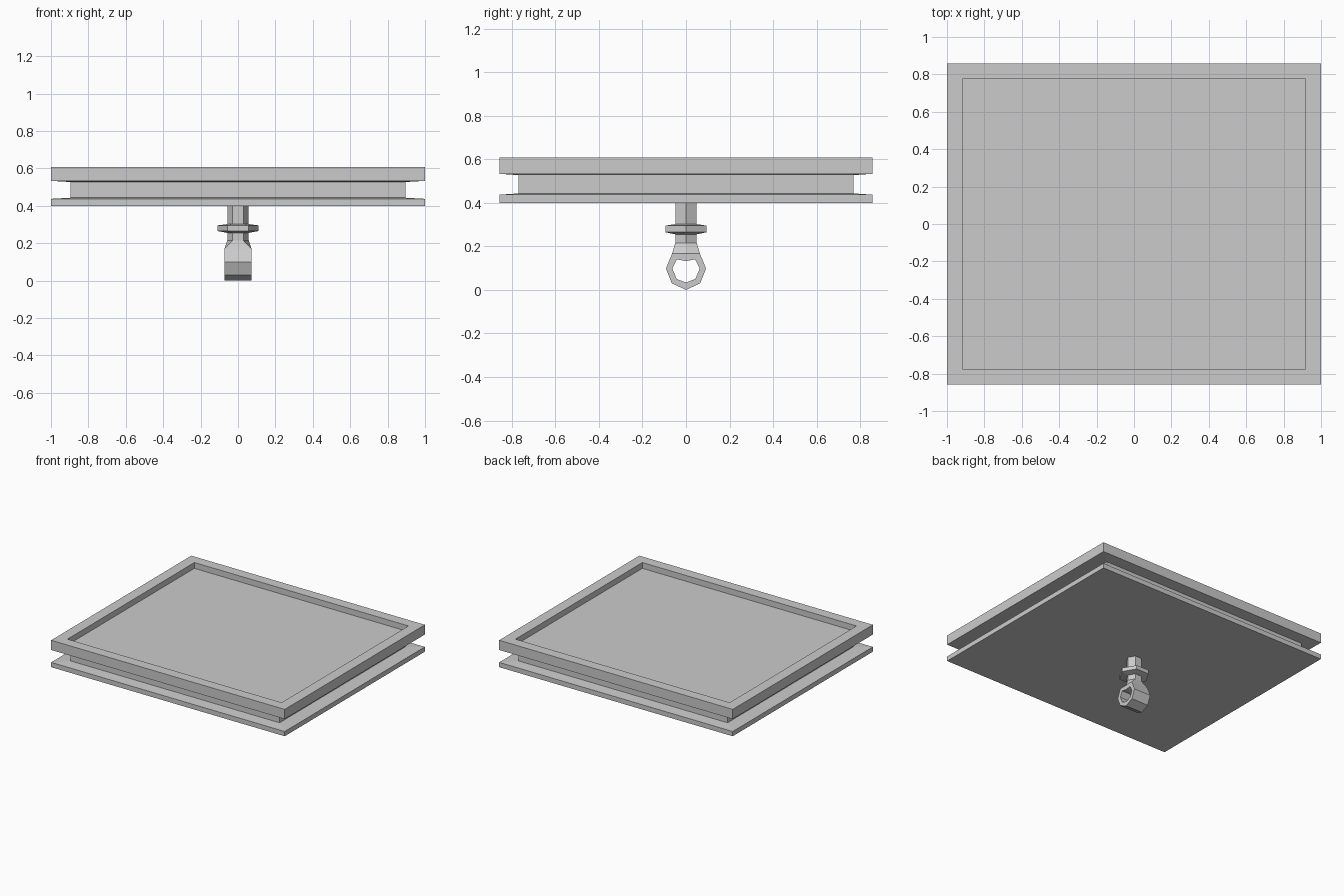
import bpy, bmesh, math

if "Cube" in bpy.data.objects:
    bpy.data.objects.remove(bpy.data.objects["Cube"])


def finish(name, bm):
    bmesh.ops.recalc_face_normals(bm, faces=bm.faces)
    mesh = bpy.data.meshes.new(name)
    bm.to_mesh(mesh)
    bm.free()
    obj = bpy.data.objects.new(name, mesh)
    bpy.context.collection.objects.link(obj)
    return obj


def loft(name, rings, caps=True):
    """Join equal-length point rings with quads."""
    bm = bmesh.new()
    loops = [[bm.verts.new(p) for p in ring] for ring in rings]
    n = len(loops[0])
    pairs = list(zip(loops, loops[1:]))
    if not caps:
        pairs.append((loops[-1], loops[0]))
    for a, b in pairs:
        for i in range(n):
            j = (i + 1) % n
            bm.faces.new((a[i], a[j], b[j], b[i]))
    if caps:
        bm.faces.new(loops[0])
        bm.faces.new(loops[-1])
    return finish(name, bm)


def rect(hx, hy, z):
    return [(hx, hy, z), (-hx, hy, z), (-hx, -hy, z), (hx, -hy, z)]


def hexagon(r, z):
    return [(r * math.cos(i * math.pi / 3), r * math.sin(i * math.pi / 3), z)
            for i in range(6)]


OUT, CORE, RECESS = (1.0, 0.857), (0.895, 0.77), (0.917, 0.776)

# Lower plate, top slightly raised toward the core
loft("lower_plate", [rect(*OUT, 0.40), rect(*OUT, 0.437), rect(*CORE, 0.443)])

# Recessed core between the plates
loft("core", [rect(*CORE, 0.443), rect(*CORE, 0.527)])

# Upper tray with a raised rim
loft("upper_tray", [rect(*CORE, 0.527), rect(*OUT, 0.533), rect(*OUT, 0.608),
                    rect(*RECESS, 0.608), rect(*RECESS, 0.563)])

# Six-sided stem with a collar, flaring into the ring
shoulder = [(0.073, 0, 0.168), (0.073, 0.0635, 0.168), (-0.073, 0.0635, 0.168),
            (-0.073, 0, 0.168), (-0.073, -0.0635, 0.168), (0.073, -0.0635, 0.168)]
profile = [(0.057, 0.40), (0.057, 0.302), (0.11, 0.295), (0.11, 0.265),
           (0.057, 0.255), (0.057, 0.215)]
loft("stem", [hexagon(r, z) for r, z in profile] + [shoulder])

# Eight-sided ring with a hole running along x
half_outer = [(0, 0.168), (0.0635, 0.168), (0.092, 0.098), (0.065, 0.03), (0, 0)]
half_inner = [(0, 0.132), (0.042, 0.14), (0.063, 0.098), (0.043, 0.05), (0, 0.034)]


def ring_loop(half, x):
    points = half + [(-y, z) for y, z in half[-2:0:-1]]
    return [(x, y, z) for y, z in points]


loft("ring", [ring_loop(half_outer, -0.073), ring_loop(half_outer, 0.073),
              ring_loop(half_inner, 0.073), ring_loop(half_inner, -0.073)], caps=False)
